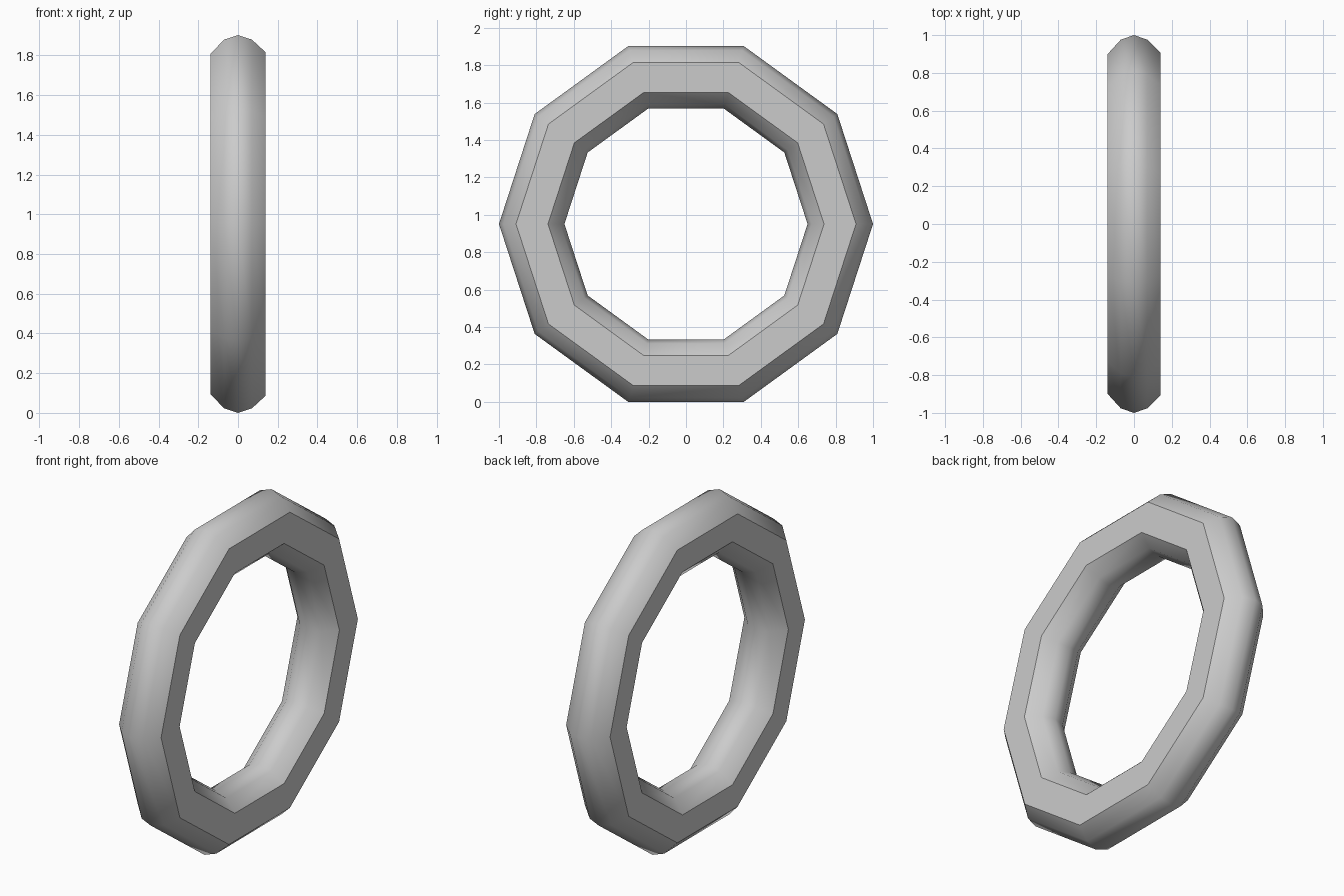
import bpy, bmesh, math

if "Cube" in bpy.data.objects:
    bpy.data.objects.remove(bpy.data.objects["Cube"])

SIDES = 10
CENTRE_Z = math.cos(math.pi / SIDES)

# Cross-section of the band: (x across the width, radius)
profile = [(0, 1.0), (0.07, 0.976), (0.139, 0.909), (0.139, 0.738),
           (0.07, 0.672), (0, 0.65), (-0.07, 0.672), (-0.139, 0.747),
           (-0.139, 0.90), (-0.07, 0.976)]

# Ring: sweep the cross-section round the x axis in ten straight segments
bm = bmesh.new()
rings = []
for i in range(SIDES):
    a = 2 * math.pi * i / SIDES
    rings.append([bm.verts.new((x, r * math.cos(a), CENTRE_Z + r * math.sin(a)))
                  for x, r in profile])
n = len(profile)
for i in range(SIDES):
    p, q = rings[i], rings[(i + 1) % SIDES]
    for j in range(n):
        k = (j + 1) % n
        bm.faces.new((p[j], p[k], q[k], q[j]))
bmesh.ops.recalc_face_normals(bm, faces=bm.faces)

mesh = bpy.data.meshes.new("ring")
bm.to_mesh(mesh)
bm.free()
ring = bpy.data.objects.new("ring", mesh)
bpy.context.collection.objects.link(ring)

# Smooth band with crisp edges round the flat side faces
bpy.context.view_layer.objects.active = ring
ring.select_set(True)
bpy.ops.object.shade_smooth_by_angle(angle=math.radians(39))
